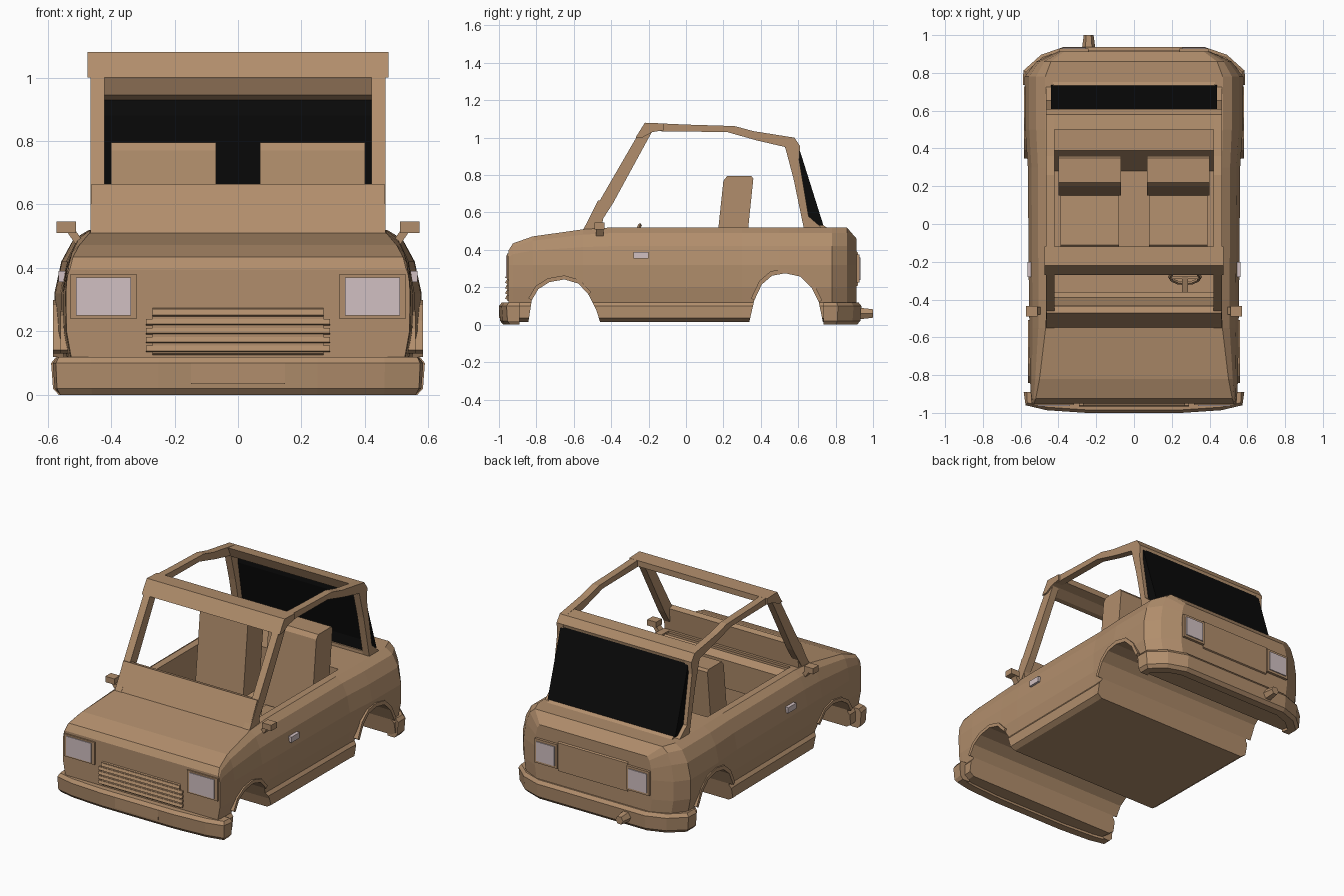
import bpy, bmesh, math
from mathutils import Vector, Matrix

if "Cube" in bpy.data.objects:
    bpy.data.objects.remove(bpy.data.objects["Cube"])


def material(name, rgb):
    m = bpy.data.materials.new(name)
    m.diffuse_color = (*rgb, 1)
    m.use_nodes = True
    m.node_tree.nodes["Principled BSDF"].inputs["Base Color"].default_value = m.diffuse_color
    return m


BODY = material("tan paint", (0.44, 0.27, 0.15))
PALE = material("pale lens", (0.64, 0.53, 0.54))
BLACK = material("black glass", (0.003, 0.003, 0.003))


def finish(name, bm, mat):
    bmesh.ops.recalc_face_normals(bm, faces=bm.faces)
    me = bpy.data.meshes.new(name)
    bm.to_mesh(me)
    bm.free()
    ob = bpy.data.objects.new(name, me)
    if mat:
        me.materials.append(mat)
    bpy.context.collection.objects.link(ob)
    return ob


def loft(bm, rings):
    """Skin closed rings of points and cap both ends."""
    vs = [[bm.verts.new(p) for p in r] for r in rings]
    n = len(vs[0])
    for a, b in zip(vs, vs[1:]):
        for i in range(n):
            bm.faces.new((a[i], a[(i + 1) % n], b[(i + 1) % n], b[i]))
    bm.faces.new(vs[0])
    bm.faces.new(vs[-1])


def prism(name, pts, x0, x1, mat, mirror=False):
    """Extrude a (y, z) outline across x; optionally repeat on the other side."""
    bm = bmesh.new()
    for s in ((1, -1) if mirror else (1,)):
        loft(bm, [[(s * x, y, z) for y, z in pts] for x in (x0, x1)])
    return finish(name, bm, mat)


def box(name, x, y, z, mat, mirror=False):
    return prism(name, [(y[0], z[0]), (y[1], z[0]), (y[1], z[1]), (y[0], z[1])], x[0], x[1], mat, mirror)


def sweep(name, path, prof, mat):
    """Sweep an (outward, z) profile along an (x, y) path."""
    rings = []
    for i, p in enumerate(path):
        a, b = Vector(path[max(i - 1, 0)]), Vector(path[min(i + 1, len(path) - 1)])
        t = (b - a).normalized()
        rings.append([(p[0] - t.y * o, p[1] + t.x * o, z) for o, z in prof])
    bm = bmesh.new()
    loft(bm, rings)
    return finish(name, bm, mat)


# body shell: cross-sections along y as (y, width scale, top height, top half-width)
stations = [(-.95, .965, .395, .53), (-.925, .97, .435, .52), (-.82, .98, .472, .50),
            (-.55, .985, .51, .468), (-.4, .99, .52, .465), (.3, 1.0, .52, .465),
            (.5, 1.025, .52, .47), (.78, 1.03, .52, .47), (.86, .92, .52, .44), (.912, .72, .46, .37)]
lower = [(.53, .015), (.56, .035), (.56, .10), (.545, .12), (.56, .2), (.562, .32)]
upper = [(.5, .2), (.85, .55), (1, 1)]
rings = []
for y, sx, top, tw in stations:
    half = [(x * sx, z) for x, z in lower]
    w = half[-1][0]
    half += [(w + (tw - w) * g, .32 + (top - .32) * f) for f, g in upper]
    rings.append([(x, y, z) for x, z in half] + [(-x, y, z) for x, z in reversed(half)])
bm = bmesh.new()
loft(bm, rings)
body = finish("body_shell", bm, BODY)

# wheel arch tunnels and open cabin are cut out
arches = {"front": [(-.845, 0), (-.825, .13), (-.79, .19), (-.73, .228), (-.65, .242), (-.575, .22),
                    (-.52, .16), (-.48, .08), (-.455, 0)],
          "rear": [(.335, 0), (.365, .13), (.405, .215), (.46, .262), (.53, .275), (.61, .258),
                   (.67, .20), (.71, .12), (.735, 0)]}
cutters = [prism("arch_cutter", [(a[0][0], -.1)] + a + [(a[-1][0], -.1)], -.8, .8, None)
           for a in arches.values()]
cutters.append(prism("cabin_cutter", [(-.43, .7), (-.43, .14), (.28, .14), (.39, .36), (.39, .7)],
                     -.42, .42, None))
for c in cutters:
    c.hide_render = True
    m = body.modifiers.new("cut", 'BOOLEAN')
    m.operation, m.solver, m.object = 'DIFFERENCE', 'EXACT', c
dg = bpy.context.evaluated_depsgraph_get()
cut_mesh = bpy.data.meshes.new_from_object(body.evaluated_get(dg))
body.modifiers.clear()
body.data = cut_mesh
for p in body.data.polygons:
    p.material_index = 0
body.data.materials.clear()
body.data.materials.append(BODY)
for c in cutters:
    bpy.data.objects.remove(c)

# arch lips
for key, xo in (("front", .56), ("rear", .583)):
    a = arches[key]
    cy = (a[0][0] + a[-1][0]) / 2
    outer = [(cy + (y - cy) * 1.1, z * 1.09) for y, z in a if z > .1]
    inner = [p for p in a if p[1] > .1]
    prism(key + "_arch_lip", outer + inner[::-1], .53, xo, BODY, True)

# roll frame: windscreen pillar, roof rail and rear pillar in one outline
prism("side_frame", [(-.55, .51), (-.22, 1.08), (0, 1.07), (.26, 1.062), (.36, 1.035), (.58, 1.0),
                     (.61, .955), (.605, .88), (.655, .58), (.73, .515), (.63, .515), (.575, .78),
                     (.53, .95), (.38, .985), (.22, 1.03), (-.18, 1.035), (-.39, .65), (-.48, .51)],
      .42, .465, BODY, True)
prism("windscreen_header", [(-.27, 1.0), (-.22, 1.08), (-.12, 1.076), (-.12, 1.04), (-.18, 1.03),
                            (-.235, 1.0)], -.475, .475, BODY)
prism("windscreen_cowl", [(-.55, .505), (-.47, .665), (-.435, .655), (-.45, .505)], -.462, .462, BODY)
prism("rear_header", [(.50, 1.01), (.58, 1.0), (.61, .955), (.605, .93), (.53, .945)], -.43, .43, BODY)
prism("rear_window", [(.606, .94), (.735, .53), (.64, .53), (.648, .6), (.6, .88)], -.44, .44, BLACK)
prism("rear_window_sill", [(.63, .515), (.63, .54), (.73, .535), (.76, .515)], -.43, .43, BODY)

# interior
prism("seat_back", [(.15, .3), (.20, .77), (.22, .795), (.35, .795), (.36, .78), (.31, .3)],
      .07, .40, BODY, True)
prism("seat_cushion", [(-.14, .13), (-.14, .28), (-.11, .31), (.2, .29), (.2, .13)], .08, .39, BODY, True)
prism("dashboard", [(-.45, .3), (-.45, .50), (-.39, .515), (-.36, .48), (-.37, .3)], -.42, .42, BODY)

# steering wheel: low-poly ring, spoke and column
bpy.ops.mesh.primitive_torus_add(major_segments=12, minor_segments=5, major_radius=.08, minor_radius=.01,
                                 location=(.27, -.28, .46), rotation=(math.radians(65), 0, 0))
wheel = bpy.context.object
wheel.name = "steering_wheel"
wheel.data.materials.append(BODY)
box("steering_spoke", (.195, .345), (-.29, -.275), (.452, .468), BODY)
prism("steering_column", [(-.38, .41), (-.28, .45), (-.28, .475), (-.38, .44)], .255, .285, BODY)

# bumpers
bump = [(-.05, .0), (.0, .0), (.018, .02), (.024, .10), (.008, .12), (-.05, .12)]
right = [(.56, -.89), (.56, -.94), (.46, -.962), (.25, -.976)]
sweep("front_bumper", right + [(-x, y) for x, y in reversed(right)], bump, BODY)
left = [(-.565, .735), (-.565, .80), (-.48, .875), (-.37, .914)]
sweep("rear_bumper", left + [(-x, y) for x, y in reversed(left)], bump, BODY)
box("number_plate", (-.148, .148), (-1.0, -.97), (.035, .10), BODY)

# grille and lamps
prism("grille_panel", [(-.957, .13), (-.957, .27), (-.94, .28), (-.94, .12)], -.27, .27, BODY)
for i in range(5):
    z = .135 + i * .028
    w = .29 if i < 4 else .27
    prism("grille_slat", [(-.955, z), (-.967, z + .004), (-.96, z + .02), (-.95, z + .02)], -w, w, BODY)
box("headlamp_frame", (.318, .53), (-.958, -.93), (.24, .38), BODY, True)
box("headlamp", (.338, .51), (-.963, -.95), (.25, .37), PALE, True)
box("tail_lamp_frame", (.24, .395), (.88, .928), (.225, .375), BODY, True)
box("tail_lamp", (.255, .38), (.92, .934), (.24, .36), PALE, True)

# rear panel ridge, exhaust, door handles
prism("rear_ridge", [(.90, .20), (.92, .21), (.92, .385), (.90, .40)], -.24, .24, BODY)
bm = bmesh.new()
loft(bm, [[(-.24 + r * math.cos(k * math.pi / 3), y, .06 + r * math.sin(k * math.pi / 3))
           for k in range(6)] for y, r in ((.88, .042), (1.0, .026))])
finish("exhaust_pipe", bm, BODY)
box("door_handle", (.54, .565), (-.28, -.20), (.355, .39), PALE, True)

# door mirrors
box("mirror_head", (.51, .572), (-.49, -.435), (.51, .546), BODY, True)
bm = bmesh.new()
for s in (1, -1):
    loft(bm, [[(s * (x + dx), -.46 + dy, z) for dx, dy in ((-.015, -.02), (.015, -.02), (.015, .02), (-.015, .02))]
              for x, z in ((.49, .465), (.525, .515))])
finish("mirror_stalk", bm, BODY)
